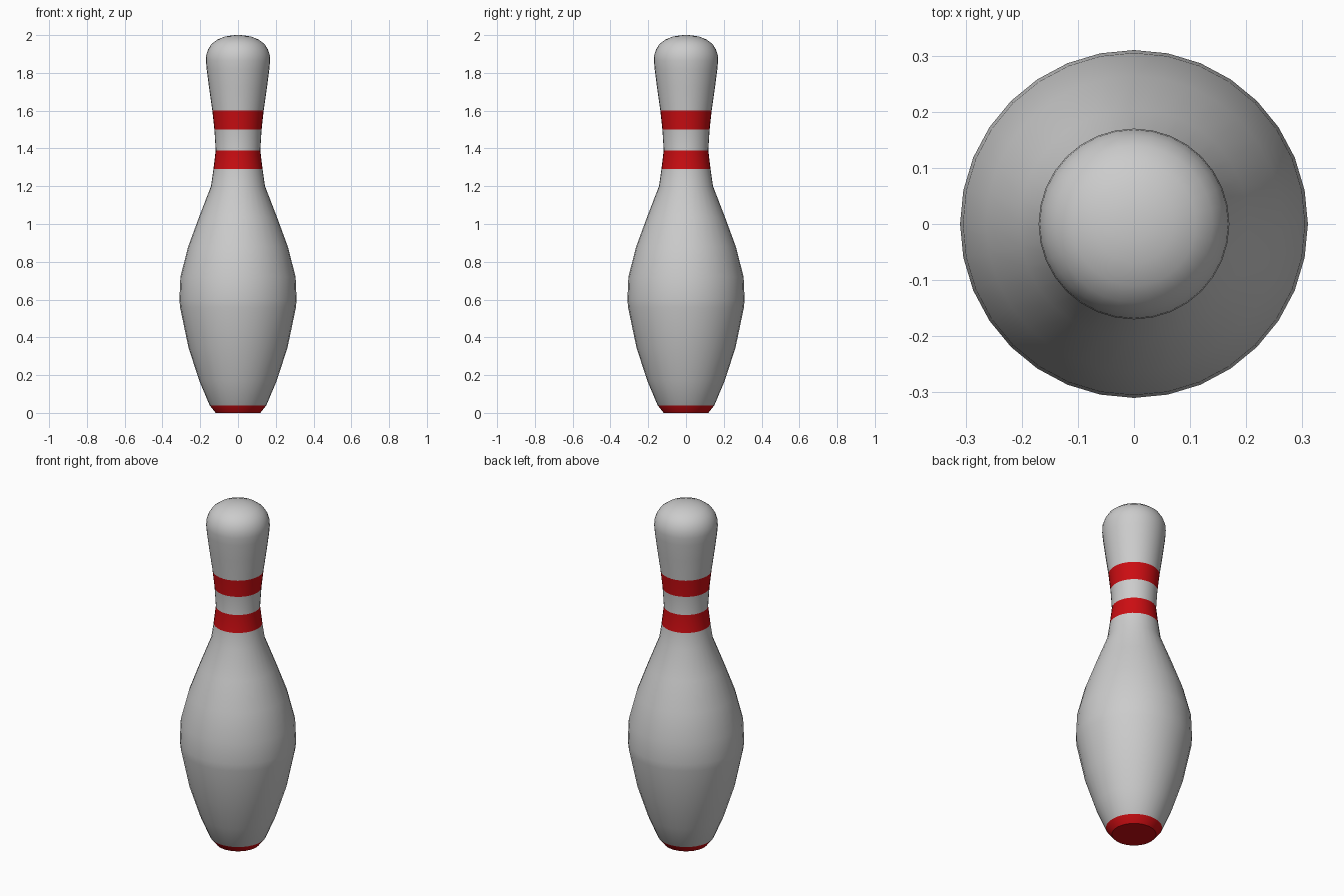
import bpy, bmesh
from math import cos, sin, pi, radians

if "Cube" in bpy.data.objects:
    bpy.data.objects.remove(bpy.data.objects["Cube"])

SIDES = 32

# Lathe profile (radius, height) from foot to crown
profile = [(0.118, 0.0), (0.15, 0.04), (0.205, 0.17), (0.262, 0.345),
           (0.307, 0.56), (0.31, 0.60), (0.305, 0.72), (0.264, 0.88),
           (0.205, 1.04), (0.143, 1.20), (0.13, 1.29), (0.118, 1.39),
           (0.125, 1.50), (0.136, 1.60), (0.153, 1.72), (0.166, 1.82),
           (0.17, 1.865), (0.168, 1.895), (0.158, 1.925), (0.14, 1.953),
           (0.11, 1.976), (0.07, 1.992), (0.03, 1.999)]

# Height ranges painted red: foot and two neck bands
bands = [(0.0, 0.04), (1.29, 1.39), (1.50, 1.60)]

red = bpy.data.materials.new("red_paint")
red.diffuse_color = (0.6, 0.004, 0.006, 1)
red.use_nodes = True
red.node_tree.nodes["Principled BSDF"].inputs["Base Color"].default_value = red.diffuse_color

# Pin body
bm = bmesh.new()
rings = [[bm.verts.new((r * cos(2 * pi * i / SIDES), r * sin(2 * pi * i / SIDES), z))
          for i in range(SIDES)] for r, z in profile]
for (_, z0), (_, z1), lo, hi in zip(profile, profile[1:], rings, rings[1:]):
    mid = (z0 + z1) / 2
    painted = any(a < mid < b for a, b in bands)
    for i in range(SIDES):
        j = (i + 1) % SIDES
        f = bm.faces.new((lo[i], lo[j], hi[j], hi[i]))
        f.material_index = int(painted)

# Foot underside and crown cap
bm.faces.new(rings[0][::-1]).material_index = 1
crown = bm.verts.new((0, 0, 2.0))
for i in range(SIDES):
    bm.faces.new((rings[-1][i], rings[-1][(i + 1) % SIDES], crown))

mesh = bpy.data.meshes.new("bowling_pin")
bm.to_mesh(mesh)
bm.free()
mesh.materials.append(None)
mesh.materials.append(red)
pin = bpy.data.objects.new("bowling_pin", mesh)
bpy.context.collection.objects.link(pin)
bpy.context.view_layer.objects.active = pin
pin.select_set(True)
bpy.ops.object.shade_smooth_by_angle(angle=radians(30))
